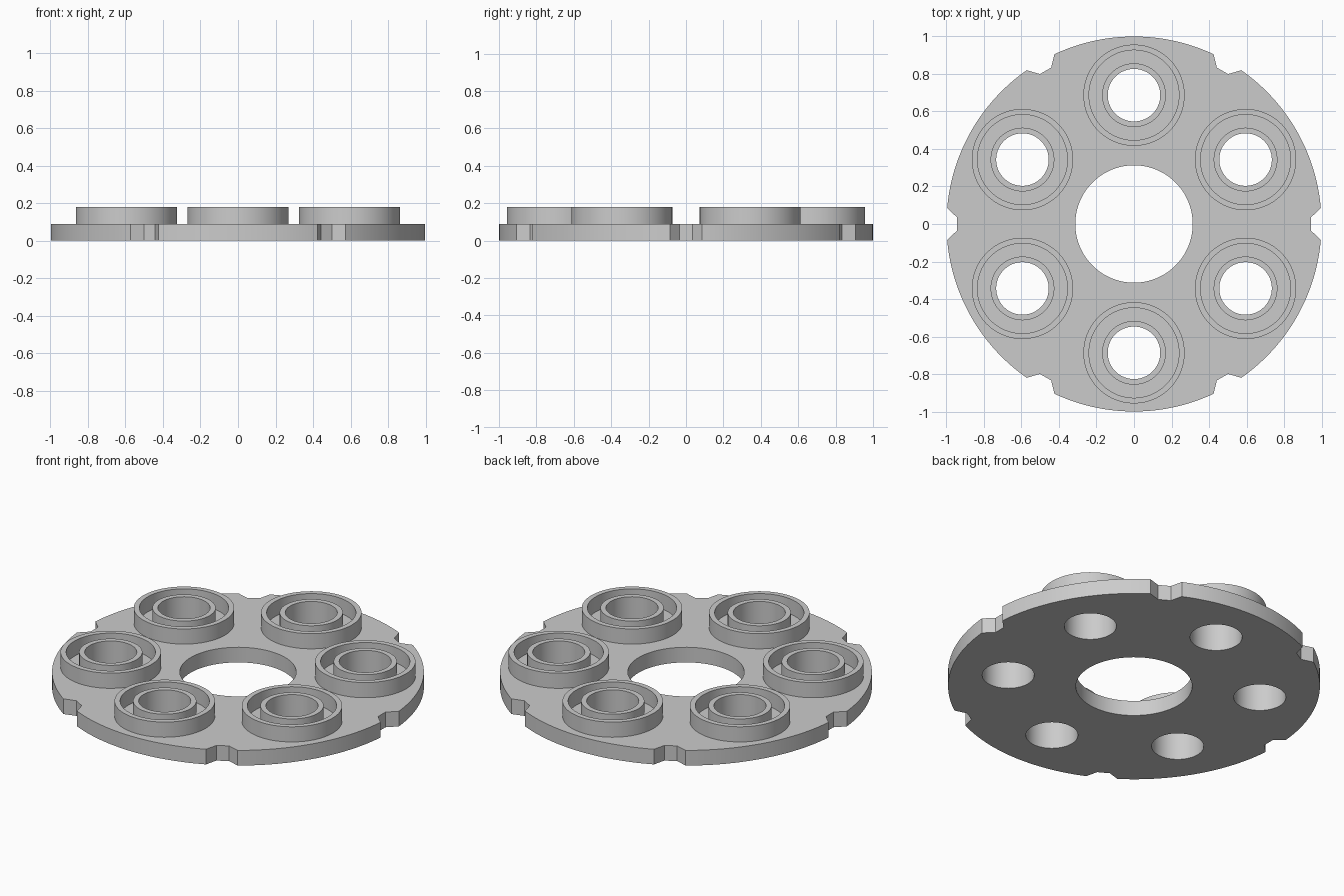
import bpy
import bmesh
from math import cos, sin, radians, pi

cube = bpy.data.objects.get("Cube")
if cube:
    bpy.data.objects.remove(cube, do_unlink=True)

PLATE_TOP, RIM_TOP = 0.09, 0.18
CUP_ORBIT = 0.687

grey = bpy.data.materials.new("light grey")
grey.use_nodes = True
colour = (0.6, 0.6, 0.6, 1)
grey.diffuse_color = colour
grey.node_tree.nodes["Principled BSDF"].inputs["Base Color"].default_value = colour


def polar(r, degrees):
    return r * cos(radians(degrees)), r * sin(radians(degrees))


def circle(r, centre=(0, 0), n=96):
    return [(centre[0] + r * cos(2 * pi * i / n), centre[1] + r * sin(2 * pi * i / n))
            for i in range(n)]


def extrude_loops(name, loops, z0, z1, open_bottom=False):
    """Fill nested outlines (inner ones become holes) and extrude from z0 to z1."""
    curve = bpy.data.curves.new(name, "CURVE")
    curve.dimensions = "2D"
    curve.fill_mode = "BOTH"
    curve.extrude = (z1 - z0) / 2
    for loop in loops:
        spline = curve.splines.new("POLY")
        spline.points.add(len(loop) - 1)
        for point, (x, y) in zip(spline.points, loop):
            point.co = (x, y, 0, 1)
        spline.use_cyclic_u = True
    temp = bpy.data.objects.new(name + " outline", curve)
    bpy.context.collection.objects.link(temp)
    bpy.context.view_layer.update()
    depsgraph = bpy.context.evaluated_depsgraph_get()
    mesh = bpy.data.meshes.new_from_object(temp.evaluated_get(depsgraph))
    bpy.data.objects.remove(temp, do_unlink=True)
    bpy.data.curves.remove(curve)

    bm = bmesh.new()
    bm.from_mesh(mesh)
    bmesh.ops.remove_doubles(bm, verts=bm.verts, dist=0.0001)
    bmesh.ops.recalc_face_normals(bm, faces=bm.faces)
    bmesh.ops.translate(bm, verts=bm.verts, vec=(0, 0, (z0 + z1) / 2))
    if open_bottom:
        bottom = [f for f in bm.faces if f.normal.z < -0.9]
        bmesh.ops.delete(bm, geom=bottom, context="FACES_ONLY")
    bm.to_mesh(mesh)
    bm.free()

    mesh.name = name
    mesh.materials.clear()
    mesh.materials.append(grey)
    obj = bpy.data.objects.new(name, mesh)
    bpy.context.collection.objects.link(obj)
    bpy.ops.object.select_all(action="DESELECT")
    obj.select_set(True)
    bpy.context.view_layer.objects.active = obj
    bpy.ops.object.shade_smooth_by_angle(angle=radians(25))
    return obj


# Outer edge of the plate: six arcs separated by tapered notches
rim = []
for k in range(6):
    a = 60 * k
    rim += [polar(0.944, a - 2.1), polar(0.944, a + 2.1)]
    steps = 24
    rim += [polar(1, a + 4.9 + 50.2 * i / steps) for i in range(steps + 1)]

# Plate with the central opening and six bores
centres = [polar(CUP_ORBIT, 30 + 60 * k) for k in range(6)]
bores = [circle(0.14, c) for c in centres]
extrude_loops("plate", [rim, circle(0.313)] + bores, 0, PLATE_TOP)

# Two concentric collars around each bore
for k, c in enumerate(centres, 1):
    extrude_loops(f"outer_collar_{k}", [circle(0.27, c), circle(0.24, c)],
                  PLATE_TOP, RIM_TOP, open_bottom=True)
    extrude_loops(f"inner_collar_{k}", [circle(0.17, c), circle(0.14, c)],
                  PLATE_TOP, RIM_TOP, open_bottom=True)
